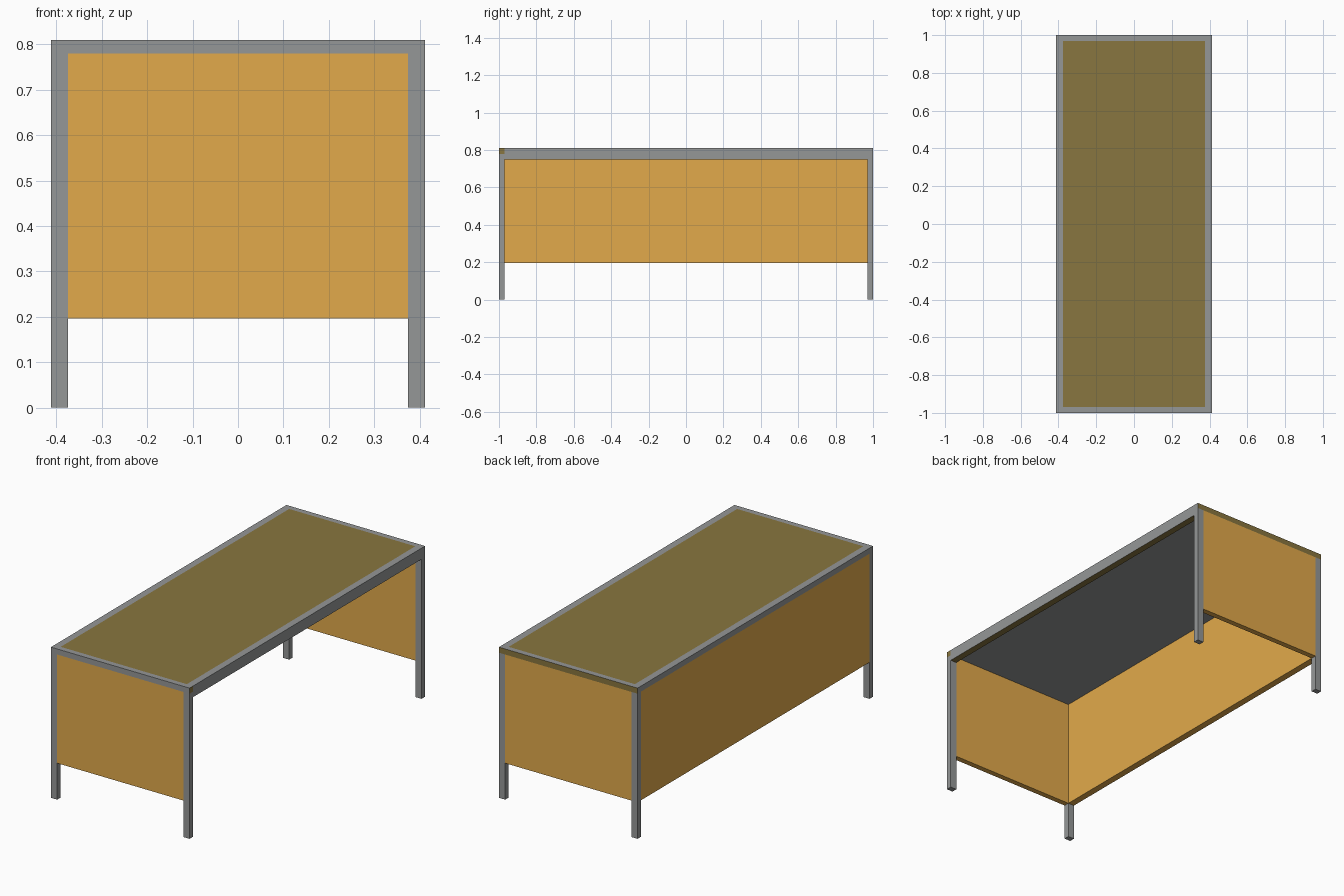
import bpy

if "Cube" in bpy.data.objects:
    bpy.data.objects.remove(bpy.data.objects["Cube"])

X, Y, H = 0.412, 1.0, 0.81     # outer half width, half length, height
XI, YI = 0.375, 0.97           # inner faces of legs and rails
RAIL, APRON, LOW = 0.78, 0.75, 0.196


def material(name, color):
    m = bpy.data.materials.new(name)
    m.diffuse_color = (*color, 1)
    m.use_nodes = True
    m.node_tree.nodes["Principled BSDF"].inputs["Base Color"].default_value = m.diffuse_color
    return m


orange = material("orange_panel", (0.76, 0.40, 0.07))
olive = material("olive_surface", (0.25, 0.18, 0.05))
grey = material("grey_frame", (0.30, 0.31, 0.31))


def box(name, x, y, z, mat):
    """Axis-aligned box from (min, max) pairs."""
    spans = (x, y, z)
    bpy.ops.mesh.primitive_cube_add(size=1)
    ob = bpy.context.object
    ob.name = name
    for v in ob.data.vertices:
        v.co = [a + (b - a) * (c + 0.5) for (a, b), c in zip(spans, v.co)]
    ob.data.materials.append(mat)
    return ob


def tint(ob, mat, axis, sign):
    """Give the face pointing along one axis a second material."""
    ob.data.materials.append(mat)
    for p in ob.data.polygons:
        if p.normal[axis] * sign > 0.9:
            p.material_index = 1


def side(sign, inner, outer):
    return (inner, outer) if sign > 0 else (-outer, -inner)


# legs, end rails and end panels
for sy, end in ((-1, "front"), (1, "back")):
    ys = side(sy, YI, Y)
    for sx, lr in ((-1, "left"), (1, "right")):
        box(f"{end}_{lr}_leg", side(sx, XI, X), ys, (0, RAIL), grey)
    rail = box(f"{end}_rail", (-X, X), ys, (RAIL, H), grey)
    if sy > 0:
        tint(rail, olive, 1, 1)
    else:
        tint(rail, olive, 0, 1)
    box(f"{end}_panel", (-XI, XI), ys, (LOW, RAIL), orange)

# long rails: deep apron on the open side, thin rail over the closed side
apron = box("right_apron", (XI, X), (-YI, YI), (APRON, H), grey)
tint(apron, olive, 2, -1)
box("left_rail", (-X, -XI), (-YI, YI), (RAIL, H), grey)
box("left_panel", (-X, -XI), (-YI, YI), (LOW, RAIL), orange)

# table top set inside the frame, grey underneath
top = box("table_top", (-XI, XI), (-YI, YI), (RAIL, H), grey)
tint(top, olive, 2, 1)
